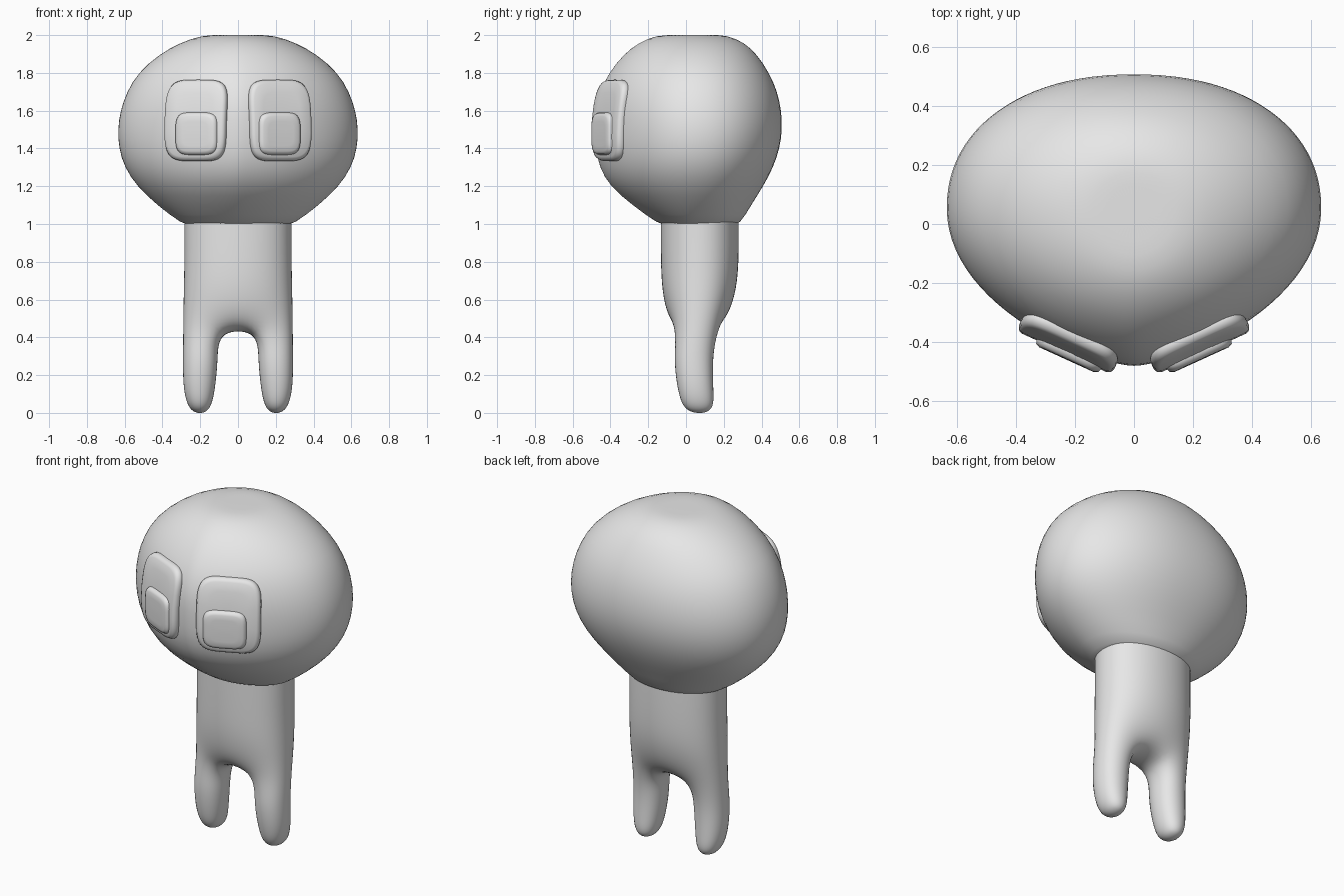
import bpy, bmesh, math
from mathutils import Matrix, Vector

if "Cube" in bpy.data.objects:
    bpy.data.objects.remove(bpy.data.objects["Cube"], do_unlink=True)

grey = bpy.data.materials.new("plain grey")
grey.use_nodes = True
grey.diffuse_color = (0.8, 0.8, 0.8, 1)
for node in grey.node_tree.nodes:
    if node.type == "BSDF_PRINCIPLED":
        node.inputs["Base Color"].default_value = (0.8, 0.8, 0.8, 1)


def finish(name, bm, levels=0):
    bmesh.ops.recalc_face_normals(bm, faces=bm.faces[:])
    for face in bm.faces:
        face.smooth = True
    mesh = bpy.data.meshes.new(name)
    bm.to_mesh(mesh)
    bm.free()
    mesh.materials.append(grey)
    obj = bpy.data.objects.new(name, mesh)
    bpy.context.collection.objects.link(obj)
    if levels:
        mod = obj.modifiers.new("smooth", "SUBSURF")
        mod.levels = mod.render_levels = levels


def loft(rings):
    """Skin a stack of closed rings and cap both ends."""
    bm = bmesh.new()
    loops = [[bm.verts.new(p) for p in ring] for ring in rings]
    n = len(loops[0])
    for low, high in zip(loops, loops[1:]):
        for i in range(n):
            j = (i + 1) % n
            bm.faces.new((low[i], low[j], high[j], high[i]))
    bm.faces.new(loops[0])
    bm.faces.new(loops[-1])
    return bm


def power(v, e):
    return math.copysign(abs(v) ** e, v)


# Head: egg-like rings, full at the back and flatter towards the two eyes
def head_ring(z, width, front, back, n=48):
    mid = 0.05
    big = (width / 0.63) ** 2
    ring = []
    for i in range(n):
        c, s = math.cos(math.tau * i / n), math.sin(math.tau * i / n)
        if s < 0:
            ring.append((width * power(c, 1 + 0.38 * big), mid + s * (mid - front), z))
        else:
            full = 1 - 0.08 * big
            ring.append((width * power(c, full), mid + s ** full * (back - mid), z))
    return ring


head_profile = [  # z, half width, front y, back y
    (0.995, 0.25, -0.10, 0.24), (0.995, 0.29, -0.14, 0.285),
    (1.1, 0.43, -0.285, 0.345), (1.2, 0.537, -0.405, 0.41),
    (1.3, 0.603, -0.46, 0.463), (1.4, 0.633, -0.48, 0.497),
    (1.5, 0.639, -0.482, 0.511), (1.6, 0.625, -0.48, 0.506),
    (1.7, 0.59, -0.458, 0.485), (1.8, 0.532, -0.41, 0.442),
    (1.9, 0.417, -0.33, 0.375), (1.96, 0.305, -0.25, 0.31),
    (2.0, 0.19, -0.16, 0.22), (2.0, 0.09, -0.05, 0.13)]
finish("head", loft([head_ring(*row) for row in head_profile]), 1)

# Body: a cage three cells wide whose outer cells run down into the legs
body_rows = [  # z, inner x, outer x, front y, back y, depth of outer corners
    (1.06, 0.12, 0.29, -0.138, 0.283, 0.48), (0.8, 0.12, 0.29, -0.138, 0.285, 0.48),
    (0.62, 0.115, 0.295, -0.13, 0.268, 0.52), (0.43, 0.098, 0.298, -0.075, 0.188, 0.75),
    (0.28, 0.098, 0.30, -0.074, 0.148, 1), (0.11, 0.115, 0.298, -0.052, 0.154, 1),
    (-0.01, 0.148, 0.255, -0.01, 0.155, 1)]
CROTCH = 3
bm = bmesh.new()
grid = []
for z, inner, outer, front, back, corner in body_rows:
    mid = (front + back) / 2
    grid.append([[bm.verts.new((x, mid + (y - mid) * k, z)) for y in (front, back)]
                 for x, k in ((-outer, corner), (-inner, 1), (inner, 1), (outer, corner))])


def filled(row, col):
    return 0 <= row < len(grid) - 1 and (col in (0, 2) or (col == 1 and row < CROTCH))


for r in range(len(grid) - 1):
    for c in range(3):
        if not filled(r, c):
            continue
        a, b, d, e = grid[r][c], grid[r][c + 1], grid[r + 1][c + 1], grid[r + 1][c]
        for side in (0, 1):
            bm.faces.new((a[side], b[side], d[side], e[side]))
        if not filled(r, c - 1):
            bm.faces.new((a[0], a[1], e[1], e[0]))
        if not filled(r, c + 1):
            bm.faces.new((b[0], b[1], d[1], d[0]))
        if not filled(r + 1, c):
            bm.faces.new((e[0], e[1], d[1], d[0]))
finish("body_and_legs", bm, 3)


# Eyes: rounded, slightly bowed plates turned outwards
def plate(name, side, centre, width, height, depth, tilt, bow, n=64):
    edge = 0.02
    half = depth / 2
    layers = [(edge, half), (edge * 0.3, half - edge * 0.3), (0, half - edge),
              (0, edge - half), (edge * 0.3, edge * 0.3 - half), (edge, -half),
              (width * 0.2, -half), (width * 0.4, -half)]
    turn = (Matrix.Translation((side * centre[0], centre[1], centre[2]))
            @ Matrix.Rotation(side * math.radians(24.5), 4, "Z")
            @ Matrix.Rotation(-math.radians(tilt), 4, "X"))
    rings = []
    for inset, y in layers:
        ring = []
        for i in range(n):
            t = math.tau * i / n
            x = (width / 2 - inset) * power(math.cos(t), 0.46)
            z = (height / 2 - inset) * power(math.sin(t), 0.46)
            ring.append(turn @ Vector((x, y + bow * z * z, z)))
        rings.append(ring)
    finish(name, loft(rings))


for label, side in (("left", 1), ("right", -1)):
    plate(label + "_eye", side, (0.224, -0.408, 1.55), 0.355, 0.432, 0.054, 5, 0.5)
    plate(label + "_pupil", side, (0.22, -0.44, 1.478), 0.242, 0.225, 0.042, 0, 0.3)
